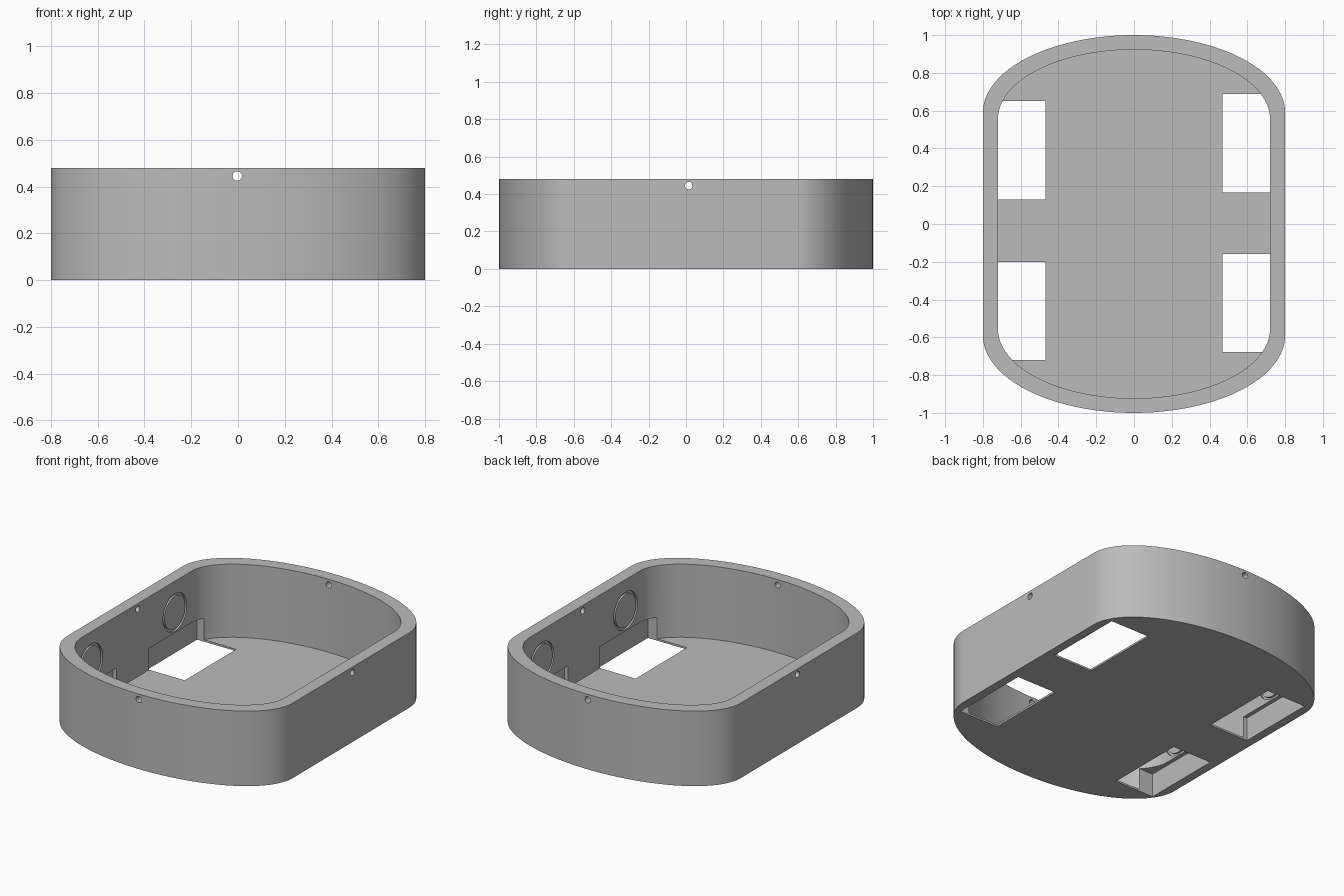
import bpy
from math import sin, cos, pi, radians
from mathutils import Matrix

cube = bpy.data.objects.get("Cube")
if cube:
    bpy.data.objects.remove(cube, do_unlink=True)

HEIGHT = 0.48
FLOOR = 0.012
WALL_X = 0.72

gray = bpy.data.materials.new("matte_gray")
gray.use_nodes = True
COLOR = (0.5, 0.5, 0.5, 1)
gray.diffuse_color = COLOR
gray.node_tree.nodes["Principled BSDF"].inputs["Base Color"].default_value = COLOR


def prism(name, outline, z0, z1):
    """Extrude a closed outline from z0 to z1."""
    n = len(outline)
    verts = [(x, y, z) for z in (z0, z1) for x, y in outline]
    faces = [(i, (i + 1) % n, n + (i + 1) % n, n + i) for i in range(n)]
    faces += [tuple(reversed(range(n))), tuple(range(n, 2 * n))]
    mesh = bpy.data.meshes.new(name)
    mesh.from_pydata(verts, [], faces)
    mesh.materials.append(gray)
    obj = bpy.data.objects.new(name, mesh)
    bpy.context.collection.objects.link(obj)
    return obj


def rounded_outline(half_x, half_y, straight, steps=48):
    """Straight sides closed by a half ellipse at each end."""
    pts = []
    for end in (1, -1):
        for i in range(steps + 1):
            a = pi * i / steps
            pts.append((end * half_x * cos(a),
                        end * (straight + (half_y - straight) * sin(a))))
    return pts


def box(name, x0, x1, y0, y1, z0, z1):
    return prism(name, [(x0, y0), (x1, y0), (x1, y1), (x0, y1)], z0, z1)


def rod(name, radius, start, end, axis, across, z, steps=40):
    """Cylinder along x or y, from start to end."""
    circle = [(radius * cos(2 * pi * i / steps), radius * sin(2 * pi * i / steps))
              for i in range(steps)]
    obj = prism(name, circle, start, end)
    if axis == "x":
        turn = Matrix.Rotation(pi / 2, 4, "Y")
        shift = Matrix.Translation((0, across, z))
    else:
        turn = Matrix.Rotation(-pi / 2, 4, "X")
        shift = Matrix.Translation((across, 0, z))
    obj.data.transform(shift @ turn)
    return obj


def cut(target, cutter):
    """Subtract the cutter and remove it."""
    mod = target.modifiers.new("cut", "BOOLEAN")
    mod.operation = "DIFFERENCE"
    mod.solver = "EXACT"
    mod.object = cutter
    cutter.hide_render = True
    bpy.context.view_layer.objects.active = target
    bpy.ops.object.modifier_apply(modifier=mod.name)
    bpy.data.objects.remove(cutter, do_unlink=True)


# Open tray with a thin floor
tray = prism("tray_shell", rounded_outline(0.8, 1.0, 0.59), 0, HEIGHT)
cut(tray, prism("cavity", rounded_outline(WALL_X, 0.923, 0.556), FLOOR, HEIGHT + 0.1))

# Wheel openings, let into the side walls, with round motor seats above
parts = [tray]
for side, centres in ((-1, (0.39, -0.46)), (1, (0.427, -0.418))):
    for end, y in zip(("back", "front"), centres):
        x0, x1 = sorted((side * 0.468, side * 0.745))
        cut(tray, box("wheel_opening", x0, x1, y - 0.26, y + 0.26, -0.1, 0.15))
        x0, x1 = sorted((side * 0.69, side * (WALL_X + 0.012)))
        cut(tray, rod("seat_recess", 0.12, x0, x1, "x", y, 0.28))
        x0, x1 = sorted((side * WALL_X, side * (WALL_X + 0.02)))
        name = ("left" if side > 0 else "right") + "_" + end + "_motor_seat"
        parts.append(rod(name, 0.105, x0, x1, "x", y, 0.28))

# Screw holes through the four walls near the rim
cut(tray, rod("side_holes", 0.02, -1.2, 1.2, "x", 0.015, 0.445, 24))
cut(tray, rod("end_holes", 0.02, -1.2, 1.2, "y", -0.003, 0.445, 24))

# Smooth curved walls, crisp edges
bpy.ops.object.select_all(action="DESELECT")
for part in parts:
    part.select_set(True)
bpy.context.view_layer.objects.active = tray
bpy.ops.object.shade_smooth_by_angle(angle=radians(30))
